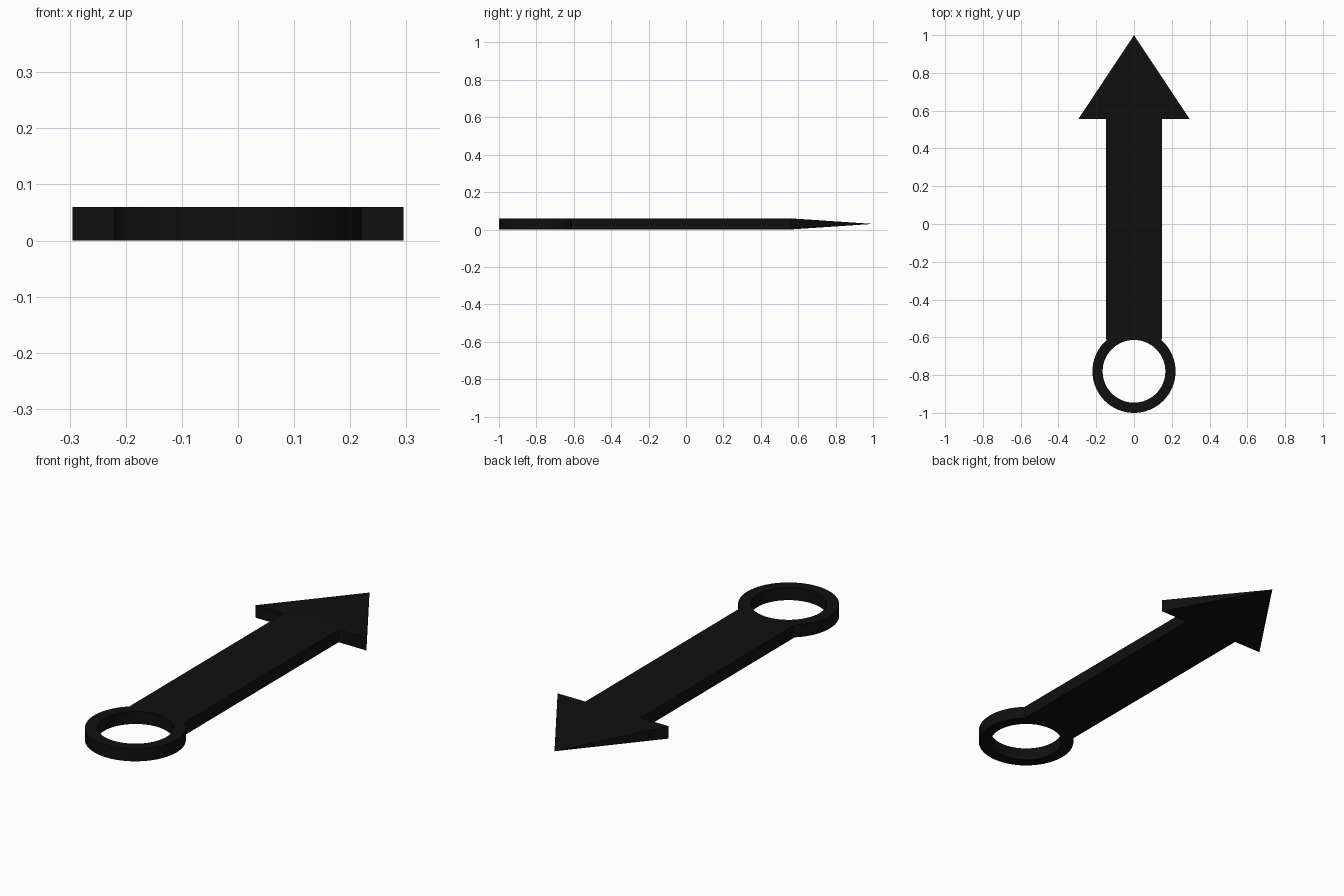
import bpy, bmesh, math

if "Cube" in bpy.data.objects:
    bpy.data.objects.remove(bpy.data.objects["Cube"])

T = 0.06  # overall thickness

black = bpy.data.materials.new("near black")
black.diffuse_color = (0.005, 0.005, 0.005, 1)
black.use_nodes = True
black.node_tree.nodes["Principled BSDF"].inputs["Base Color"].default_value = black.diffuse_color


def make(name, verts, faces, smooth=False):
    bm = bmesh.new()
    vs = [bm.verts.new(v) for v in verts]
    for f in faces:
        bm.faces.new([vs[i] for i in f])
    bmesh.ops.recalc_face_normals(bm, faces=bm.faces)
    mesh = bpy.data.meshes.new(name)
    bm.to_mesh(mesh)
    bm.free()
    mesh.materials.append(black)
    ob = bpy.data.objects.new(name, mesh)
    bpy.context.collection.objects.link(ob)
    if smooth:
        bpy.context.view_layer.objects.active = ob
        ob.select_set(True)
        bpy.ops.object.shade_smooth_by_angle(angle=math.radians(30))
        ob.select_set(False)
    return ob


def rect(w, y):
    return [(-w, y, 0), (w, y, 0), (w, y, T), (-w, y, T)]


# Flat bar, meeting the ring at its front end
sides = [(0, 1, 5, 4), (1, 2, 6, 5), (2, 3, 7, 6), (3, 0, 4, 7)]
make("shaft", rect(0.147, -0.612) + rect(0.147, 0.555),
     sides + [(3, 2, 1, 0), (4, 5, 6, 7)])

# Arrow head: flat pyramid coming to a point
make("arrow_head", rect(0.295, 0.555) + [(0, 1.0, T / 2)],
     [(3, 2, 1, 0)] + [(i, (i + 1) % 4, 4) for i in range(4)])

# Ring: rectangular section swept around the hole
N, CY, R_OUT, R_IN = 64, -0.78, 0.22, 0.166
section = [(R_OUT, 0), (R_OUT, T), (R_IN, T), (R_IN, 0)]
verts, faces = [], []
for i in range(N):
    a = 2 * math.pi * i / N
    verts += [(r * math.cos(a), CY + r * math.sin(a), z) for r, z in section]
    j = (i + 1) % N
    faces += [(4 * i + k, 4 * j + k, 4 * j + (k + 1) % 4, 4 * i + (k + 1) % 4)
              for k in range(4)]
make("ring", verts, faces, smooth=True)
